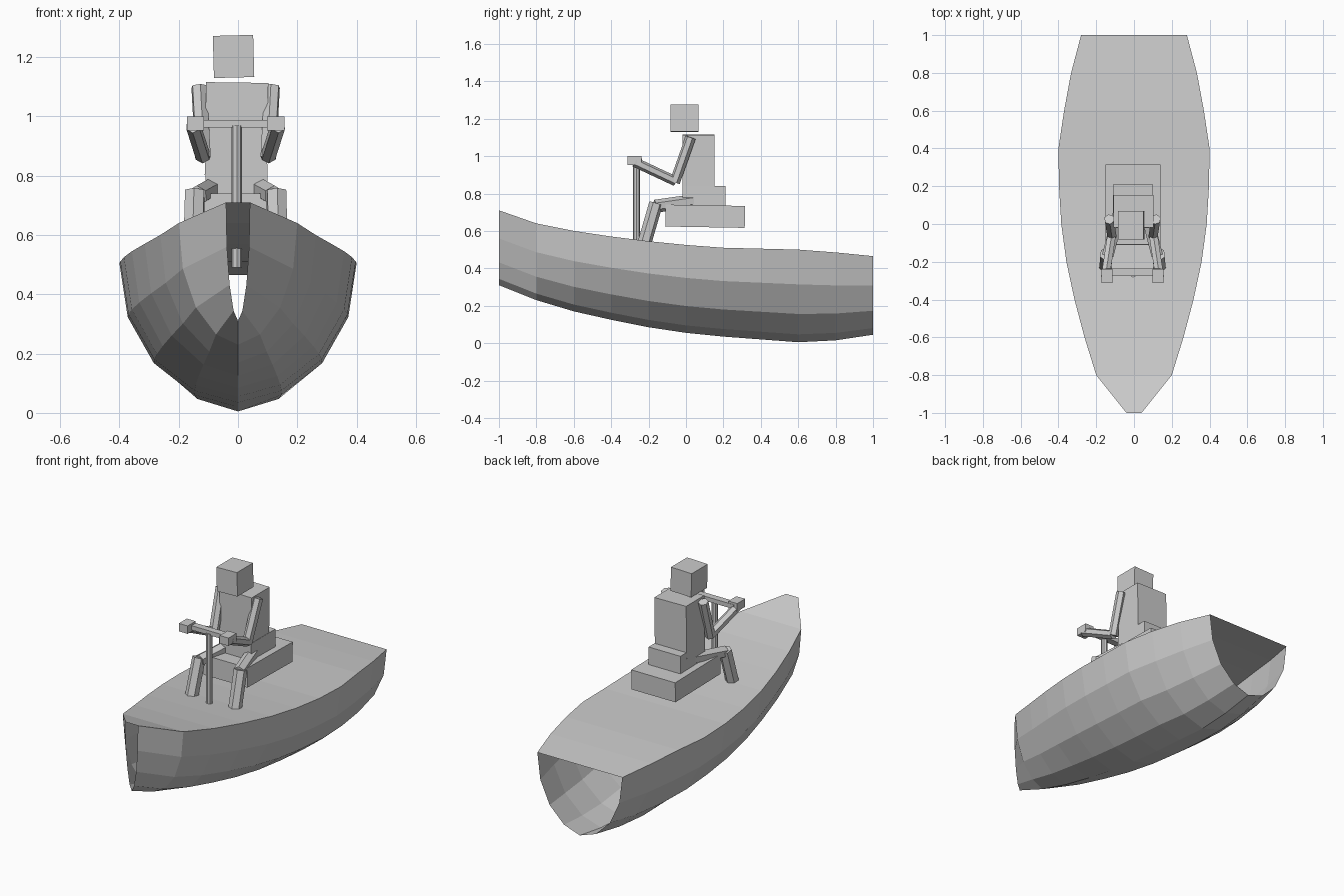
import bpy, bmesh
from math import radians
from mathutils import Vector

if "Cube" in bpy.data.objects:
    bpy.data.objects.remove(bpy.data.objects["Cube"])


def mesh_object(name, bm):
    bmesh.ops.recalc_face_normals(bm, faces=bm.faces)
    mesh = bpy.data.meshes.new(name)
    bm.to_mesh(mesh)
    bm.free()
    obj = bpy.data.objects.new(name, mesh)
    bpy.context.collection.objects.link(obj)
    return obj


def box(name, lo, hi, rot=(0, 0, 0)):
    lo, hi = Vector(lo), Vector(hi)
    bm = bmesh.new()
    bmesh.ops.create_cube(bm, size=1)
    bmesh.ops.scale(bm, vec=hi - lo, verts=bm.verts)
    obj = mesh_object(name, bm)
    obj.location = (lo + hi) / 2
    obj.rotation_euler = [radians(a) for a in rot]
    return obj


def rod(name, a, b, radius, sides=6):
    a, b = Vector(a), Vector(b)
    bm = bmesh.new()
    bmesh.ops.create_cone(bm, cap_ends=True, segments=sides, radius1=radius,
                          radius2=radius, depth=(b - a).length)
    obj = mesh_object(name, bm)
    obj.location = (a + b) / 2
    obj.rotation_euler = (b - a).to_track_quat('Z', 'Y').to_euler()
    return obj


# Hull stations every 0.2 along y: half width, deck height, keel height
stations = [(.04, .71, .31), (.20, .64, .23), (.262, .60, .17), (.315, .57, .125),
            (.358, .545, .085), (.385, .525, .055), (.397, .51, .035),
            (.40, .505, .02), (.37, .50, .005), (.333, .485, .015), (.28, .465, .045)]
# Cross-section: fraction of half width, fraction of height
half = [(1, 1), (.93, .625), (.71, .305), (.37, .085)]
section = half + [(0, 0)] + [(-u, v) for u, v in reversed(half)]

# Hull shell, open at bow and stern
bm = bmesh.new()
rings = []
for i, (w, top, keel) in enumerate(stations):
    rings.append([bm.verts.new((u * w, -1 + .2 * i, keel + v * (top - keel)))
                  for u, v in section])
for r, s in zip(rings, rings[1:]):
    for k in range(len(section) - 1):
        bm.faces.new((r[k], r[k + 1], s[k + 1], s[k]))
mesh_object("hull", bm)

# Deck sheet
bm = bmesh.new()
rows = [[bm.verts.new((sx * w, -1 + .2 * i, top)) for sx in (-1, 1)]
        for i, (w, top, keel) in enumerate(stations)]
for r, s in zip(rows, rows[1:]):
    bm.faces.new((r[0], r[1], s[1], s[0]))
deck = mesh_object("deck", bm)
if deck.data.polygons[0].normal.z < 0:
    deck.data.flip_normals()

# Seat and figure's body
box("seat", (-.15, -.11, .62), (.14, .315, .737), (-1, 0, 0))
box("hips", (-.11, -.02, .735), (.10, .21, .84))
box("torso", (-.11, -.018, .80), (.10, .153, 1.114), (0, .8, 0))
box("head", (-.083, -.083, 1.131), (.053, .068, 1.273), (0, -1.5, 0))

# Steering post and crossbar
rod("steering_post", (-.004, -.265, .49), (-.004, -.265, .97), .018, 8)
box("crossbar", (-.15, -.275, .962), (.14, -.235, .988))

# Limbs, both sides
for side, s in (("left", -1), ("right", 1)):
    c = -.008

    def p(x, y, z):
        return (c + s * x, y, z)

    rod(side + "_upper_arm", p(.123, .025, 1.10), p(.11, -.06, .86), .028)
    rod(side + "_forearm", p(.11, -.055, .865), p(.143, -.275, .968), .026)
    rod(side + "_thigh", p(.065, .09, .768), p(.13, -.165, .732), .035)
    rod(side + "_shin", p(.137, -.16, .748), p(.143, -.222, .535), .037)
    h = c + s * .135
    box(side + "_hand", (h - .029, -.312, .953), (h + .029, -.237, 1.0))
